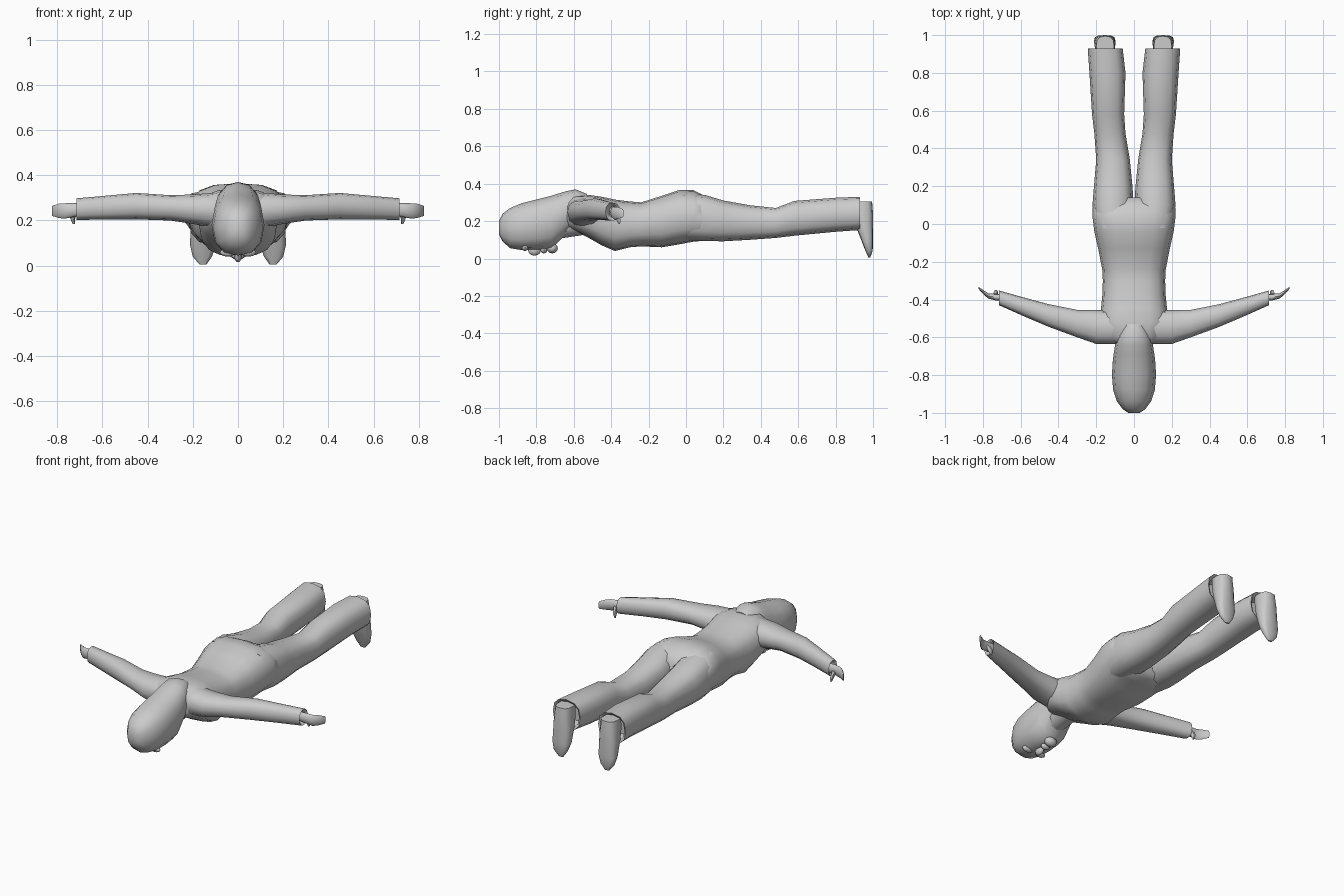
import bpy
import bmesh
import math
from mathutils import Vector

default_cube = bpy.data.objects.get("Cube")
if default_cube:
    bpy.data.objects.remove(default_cube, do_unlink=True)

# One plain grey for the whole figure
grey = bpy.data.materials.new("plain grey")
grey.use_nodes = True
grey_value = (0.6, 0.6, 0.6, 1.0)
grey.diffuse_color = grey_value
grey.node_tree.nodes["Principled BSDF"].inputs["Base Color"].default_value = grey_value


def finish(name, bm, mirrored, sharp_angle):
    """Turn a bmesh into a shaded object, optionally mirrored across x."""
    bmesh.ops.recalc_face_normals(bm, faces=bm.faces[:])
    mesh = bpy.data.meshes.new(name)
    bm.to_mesh(mesh)
    bm.free()
    mesh.materials.append(grey)
    obj = bpy.data.objects.new(name, mesh)
    bpy.context.collection.objects.link(obj)
    bpy.ops.object.select_all(action="DESELECT")
    obj.select_set(True)
    bpy.context.view_layer.objects.active = obj
    bpy.ops.object.shade_smooth_by_angle(angle=math.radians(sharp_angle))
    if mirrored:
        modifier = obj.modifiers.new("mirror", "MIRROR")
        modifier.use_mirror_merge = False
    return obj


def loft(name, axis, rows, sides=12, power=0.85, mirrored=False, sharp_angle=60):
    """Skin rounded rings along an axis; each row is position, then the
    low and high limits of the two remaining axes in x, y, z order."""
    others = [i for i in range(3) if i != axis]
    bm = bmesh.new()
    rings = []
    for position, u_low, u_high, v_low, v_high in rows:
        ring = []
        for step in range(sides):
            angle = math.tau * step / sides
            c, s = math.cos(angle), math.sin(angle)
            c = math.copysign(abs(c) ** power, c)
            s = math.copysign(abs(s) ** power, s)
            point = Vector()
            point[axis] = position
            point[others[0]] = (u_low + u_high) / 2 + c * (u_high - u_low) / 2
            point[others[1]] = (v_low + v_high) / 2 + s * (v_high - v_low) / 2
            ring.append(bm.verts.new(point))
        rings.append(ring)
    for first, second in zip(rings, rings[1:]):
        for i in range(sides):
            j = (i + 1) % sides
            bm.faces.new((first[i], first[j], second[j], second[i]))
    bm.faces.new(rings[0])
    bm.faces.new(rings[-1])
    return finish(name, bm, mirrored, sharp_angle)


def symmetric(rows):
    """Expand position, half width, bottom, top into full ring limits."""
    return [(y, -half, half, low, high) for y, half, low, high in rows]


def lump(name, centre, size, mirrored=False):
    """Small low-poly ellipsoid for the facial features."""
    bm = bmesh.new()
    bmesh.ops.create_uvsphere(bm, u_segments=8, v_segments=6, radius=1)
    bmesh.ops.scale(bm, vec=size, verts=bm.verts[:])
    bmesh.ops.translate(bm, vec=centre, verts=bm.verts[:])
    return finish(name, bm, mirrored, 60)


# Head with hair running back over the nape
loft("head", 1, symmetric([
    (-1, .03, .13, .2), (-.98, .06, .09, .24), (-.94, .09, .055, .27),
    (-.88, .11, .045, .295), (-.8, .117, .045, .315), (-.72, .112, .05, .335),
    (-.69, .108, .08, .345), (-.64, .1, .13, .36), (-.59, .09, .16, .37),
    (-.53, .06, .22, .345),
]))
lump("nose", (0, -.81, .045), (.018, .035, .03))
lump("lips", (0, -.76, .045), (.03, .018, .018))
lump("chin", (0, -.715, .055), (.04, .03, .028))
lump("brow", (.045, -.86, .058), (.035, .018, .018), mirrored=True)

# Neck and torso down to the hips
loft("neck", 1, symmetric([(-.72, .07, .1, .28), (-.52, .08, .13, .32)]))
loft("torso", 1, symmetric([
    (-.64, .09, .17, .31), (-.6, .15, .15, .335), (-.52, .18, .11, .34),
    (-.45, .175, .07, .33), (-.38, .168, .04, .315), (-.3, .165, .06, .305),
    (-.24, .168, .065, .3), (-.13, .19, .06, .335), (-.04, .21, .075, .365),
    (.04, .22, .09, .365), (.1, .218, .095, .335), (.14, .1, .12, .3),
]), sides=16, power=.75)

# Trouser legs with a hollow hem
loft("leg", 1, [
    (-.02, .02, .2, .1, .35), (.1, .002, .22, .093, .34),
    (.2, .008, .212, .092, .31), (.34, .022, .2, .1, .285),
    (.48, .045, .21, .11, .27), (.58, .052, .222, .122, .308),
    (.8, .045, .236, .143, .325), (.93, .06, .245, .152, .33),
    (.92, .075, .23, .165, .315), (.86, .09, .215, .18, .3),
], mirrored=True, power=.8, sharp_angle=50)

# Feet pointing down, soles facing back
loft("foot", 2, [
    (.005, .14, .17, .975, .985), (.04, .115, .2, .96, .998),
    (.09, .098, .212, .94, 1), (.18, .098, .21, .905, 1),
    (.24, .1, .208, .89, 1), (.305, .105, .2, .88, .995),
], mirrored=True, power=.7)

# Sleeved arms swept slightly back
loft("arm", 0, [
    (.08, -.635, -.46, .16, .325), (.2, -.635, -.455, .185, .315),
    (.3, -.6, -.455, .2, .312), (.45, -.545, -.425, .205, .322),
    (.58, -.49, -.39, .205, .31), (.715, -.43, -.352, .202, .298),
    (.705, -.42, -.362, .212, .288), (.67, -.41, -.372, .222, .278),
], mirrored=True, sharp_angle=50)

# Hands with fingers curling back and a dropped thumb
loft("hand", 0, [
    (.67, -.405, -.37, .222, .275), (.73, -.405, -.37, .215, .278),
    (.77, -.395, -.368, .208, .276), (.795, -.375, -.352, .212, .274),
    (.822, -.345, -.333, .22, .265),
], sides=8, mirrored=True)
loft("thumb", 2, [
    (.185, .722, .732, -.362, -.352), (.21, .72, .742, -.375, -.348),
    (.245, .72, .75, -.395, -.365),
], sides=6, mirrored=True)
